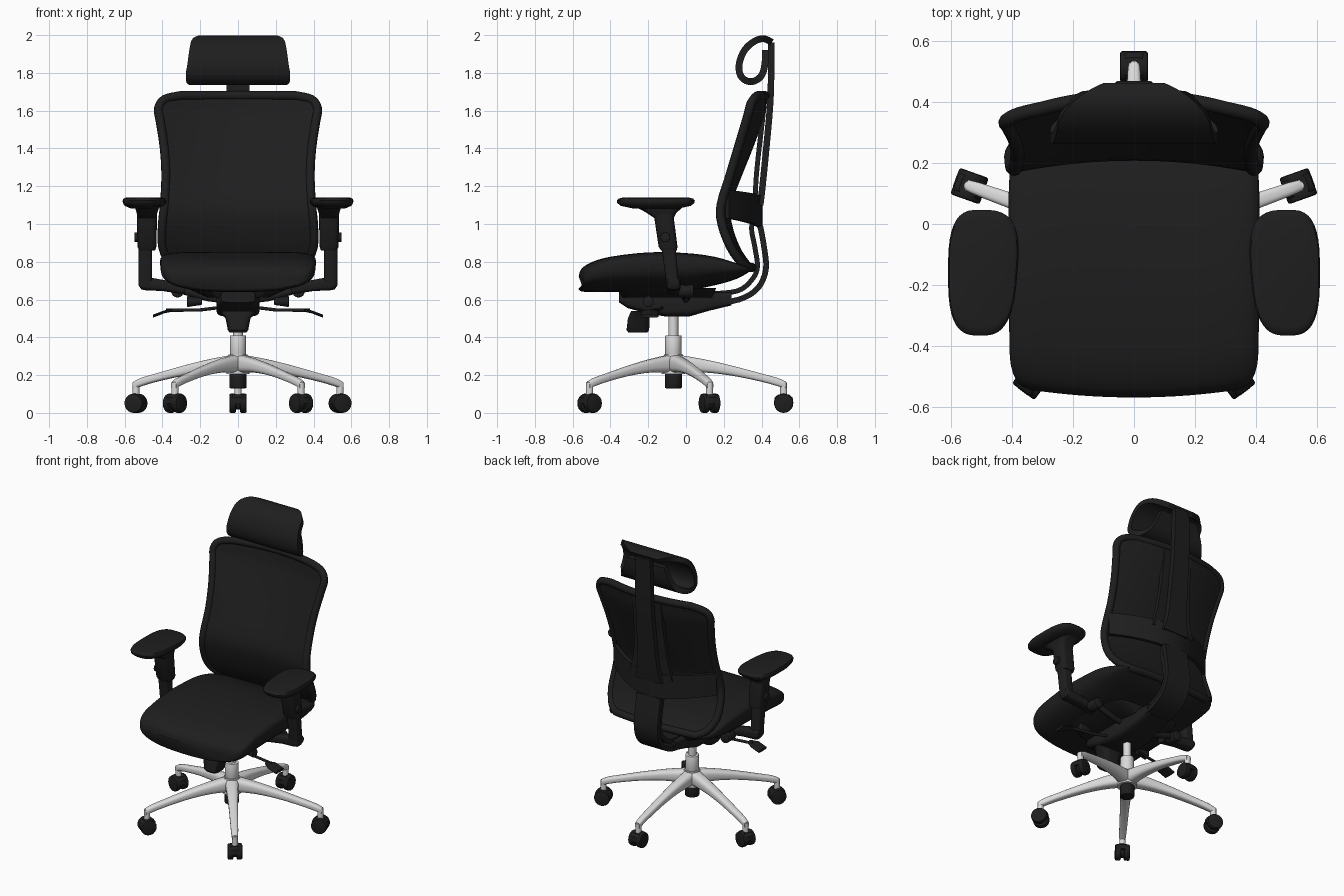
import bpy, bmesh, math
from mathutils import Vector

if "Cube" in bpy.data.objects:
    bpy.data.objects.remove(bpy.data.objects["Cube"])


def material(name, value):
    m = bpy.data.materials.new(name)
    m.diffuse_color = (value, value, value, 1)
    m.use_nodes = True
    m.node_tree.nodes["Principled BSDF"].inputs["Base Color"].default_value = m.diffuse_color
    return m


BLACK = material("black", 0.013)
SILVER = material("silver", 0.7)
X, Y, Z = Vector((1, 0, 0)), Vector((0, 1, 0)), Vector((0, 0, 1))


def finish(name, bm, mat):
    bmesh.ops.recalc_face_normals(bm, faces=bm.faces[:])
    me = bpy.data.meshes.new(name)
    bm.to_mesh(me)
    bm.free()
    me.materials.append(mat)
    ob = bpy.data.objects.new(name, me)
    bpy.context.collection.objects.link(ob)
    return ob


def smooth(pts, n=4):
    """Catmull-Rom interpolation of tuples of any length."""
    out = []
    for i in range(len(pts) - 1):
        a, b, c, d = (pts[max(0, min(len(pts) - 1, i + k))] for k in (-1, 0, 1, 2))
        for j in range(n):
            t = j / n
            out.append(tuple(q + 0.5 * t * (r - p + t * (2*p - 5*q + 4*r - s + t * (3*(q - r) + s - p)))
                             for p, q, r, s in zip(a, b, c, d)))
    return out + [pts[-1]]


def ring(c, a, b, n=2.0, u=X, v=Y, count=32):
    """Superellipse ring around c in the plane of u and v."""
    pts = []
    for i in range(count):
        t = 2 * math.pi * (i + 0.5) / count
        cs, sn = math.cos(t), math.sin(t)
        pts.append(Vector(c) + u * math.copysign(abs(cs) ** (2 / n), cs) * a
                   + v * math.copysign(abs(sn) ** (2 / n), sn) * b)
    return pts


def loft(name, rings, mat=BLACK):
    bm = bmesh.new()
    rows = [[bm.verts.new(p) for p in r] for r in rings]
    k = len(rows[0])
    for r, s in zip(rows, rows[1:]):
        for i in range(k):
            bm.faces.new((r[i], r[(i + 1) % k], s[(i + 1) % k], s[i]))
    bm.faces.new(rows[0])
    bm.faces.new(rows[-1])
    return finish(name, bm, mat)


def sheet(name, rows, thick, mat=BLACK):
    """Thickened grid through rows of points."""
    bm = bmesh.new()
    vs = [[bm.verts.new(p) for p in r] for r in rows]
    for r, s in zip(vs, vs[1:]):
        for i in range(len(r) - 1):
            bm.faces.new((r[i], r[i + 1], s[i + 1], s[i]))
    ob = finish(name, bm, mat)
    m = ob.modifiers.new("thickness", 'SOLIDIFY')
    m.thickness, m.offset = thick, 0
    return ob


def strap(name, pts, thick, cols=9):
    """Sheet from (y, z, half width) points."""
    return sheet(name, [[(h * (2*i/(cols-1) - 1), y, z) for i in range(cols)]
                        for y, z, h in smooth(pts)], thick)


def rod(name, p, q, r1, r2=None, mat=BLACK, bevel=0.0):
    p, q = Vector(p), Vector(q)
    bm = bmesh.new()
    bmesh.ops.create_cone(bm, cap_ends=True, segments=24, radius1=r1,
                          radius2=r1 if r2 is None else r2, depth=(q - p).length)
    ob = finish(name, bm, mat)
    ob.rotation_mode = 'QUATERNION'
    ob.rotation_quaternion = Z.rotation_difference(q - p)
    ob.location = (p + q) / 2
    if bevel:
        m = ob.modifiers.new("bevel", 'BEVEL')
        m.width, m.segments = bevel, 2
    return ob


def tube(name, pts, r, cyclic=False):
    cu = bpy.data.curves.new(name, 'CURVE')
    cu.dimensions, cu.bevel_depth, cu.bevel_resolution, cu.use_fill_caps = '3D', r, 3, True
    sp = cu.splines.new('POLY')
    sp.points.add(len(pts) - 1)
    for p, co in zip(sp.points, pts):
        p.co = (*co, 1)
    sp.use_cyclic_u = cyclic
    cu.materials.append(BLACK)
    bpy.context.collection.objects.link(bpy.data.objects.new(name, cu))


# Five-star base with twin-wheel casters
hub = Vector((0, -.067, 0))
for k in range(5):
    a = math.radians(90 + 72 * k)
    c = Vector((math.cos(a) * .568, math.sin(a) * .568 - .051, 0))
    d = (c - hub).normalized()
    t, scale = Z.cross(d), (c - hub).length / .57
    prof = smooth([(0, .262, .045, .05), (.15, .25, .036, .036), (.3, .224, .029, .027), (.45, .188, .025, .022),
                   (.54, .163, .022, .022), (.582, .145, .018, .02)], 3)
    loft("base_arm", [ring(hub + d * r * scale + Z * z, w, h, 3, t, Z, 16) for r, z, w, h in prof], SILVER)
    rod("caster_pin", c + Z * .08, c + Z * .16, .019, mat=SILVER)
    c = c + Z * .051
    rod("caster_axle", c - t * .03, c + t * .03, .034)
    loft("caster_hood", [ring(c + Z * z, w, l, 5, t, d, 16)
                         for z, w, l in ((.0, .036, .052), (.03, .036, .048), (.046, .03, .03))])
    for s in (-1, 1):
        rod("caster_wheel", c + t * s * .01, c + t * s * .046, .051, bevel=.008)

# Gas column
rod("column_foot", hub + Z * .13, hub + Z * .22, .045, bevel=.006)
rod("base_hub", hub + Z * .205, hub + Z * .31, .062, .05, SILVER)
rod("column_sleeve", hub + Z * .30, hub + Z * .41, .043, mat=SILVER, bevel=.004)
rod("column_piston", hub + Z * .40, hub + Z * .53, .026, mat=SILVER)

# Tilt mechanism under the seat
mech = [(-.355, .615, .09, .03), (-.31, .6, .11, .045), (-.2, .585, .115, .06), (-.1, .575, .115, .066),
        (.02, .575, .115, .064), (.12, .59, .1, .05), (.24, .605, .09, .036)]
loft("mechanism_housing", [ring((0, y, z), w, h, 5, X, Z) for y, z, w, h in mech])
loft("seat_plate", [ring((0, -.1, z), w, l, 5) for z, w, l in ((.61, .16, .24), (.66, .27, .26))])
loft("tension_knob", [ring((0, y, z), w, l, 3.5) for y, z, w, l in
                      ((-.255, .425, .044, .05), (-.255, .438, .054, .06), (-.25, .5, .066, .058),
                       (-.24, .54, .1, .05))])
for s in (-1, 1):
    tube("lever", [(s * .08, -.12, .56), (s * .2, -.15, .545), (s * .38, -.18, .543)], .009)
    loft("lever_paddle", [ring((s * x, -.19, z), l, .008, 3, Y, Z, 16)
                          for x, z, l in ((.35, .543, .018), (.39, .535, .045), (.45, .512, .045))])
    rod("side_knob", (s * .19, -.2, .59), (s * .27, -.2, .59), .018, .03, bevel=.006)

# Seat cushion: blunt bowed front edge, rounded underside, rear tapers under the back
seat = smooth([(-.57, .34, .655, .735), (-.555, .38, .643, .775), (-.5, .405, .64, .81), (-.4, .41, .64, .838),
               (-.2, .412, .642, .86), (0, .412, .648, .856), (.15, .41, .675, .836), (.27, .39, .71, .80),
               (.34, .34, .75, .772)], 3)
rings = []
for y, w, lo, hi in seat:
    mid = (lo + 2 * hi) / 3
    top = ring((0, y, mid), w, hi - mid, 4.2, X, Z, 48)
    low = ring((0, y, mid), w, mid - lo, 2.6, X, Z, 48)
    r = top[:24] + low[24:]
    for p in r:
        p.y += .035 * (p.x / .4) ** 2 * max(0, min(1, -y / .5))
        p.z -= .012 * (1 - (p.x / .42) ** 2) * (p.z > mid)
    rings.append(r)
loft("seat_cushion", rings)

# Curved back panel: (z, half width, edge y, depth of hollow)
back = smooth([(.77, .30, .33, .02), (.80, .36, .29, .03), (.88, .40, .235, .035), (1.0, .40, .19, .04),
               (1.1, .39, .185, .04), (1.25, .382, .23, .05), (1.4, .39, .275, .065), (1.55, .413, .32, .076),
               (1.6, .422, .333, .076), (1.64, .41, .345, .07), (1.665, .375, .362, .057),
               (1.68, .3, .38, .04)], 3)
rows = [[(w * u, y + c * (1 - u * u), z) for u in (i / 10 - 1 for i in range(21))] for z, w, y, c in back]
sheet("back_panel", rows, .026)
rim = [r[-1] for r in rows] + rows[-1][-2:0:-1] + [r[0] for r in reversed(rows)] + rows[0][1:-1]
tube("back_rim", rim, .024, True)

# Lumbar band, spine, brace and headrest bar behind the back
sheet("lumbar_band", [[(.385 * u, .393 - .175 * abs(u) ** 1.8, z + k * abs(u))
                       for u in (i / 10 - 1 for i in range(21))]
                      for z, k in ((.975, .055), (1.03, .05), (1.09, .045), (1.145, .035))], .024)
strap("spine_outer", [(.12, .575, .085), (.28, .60, .09), (.38, .66, .09), (.423, .76, .09), (.413, .88, .09),
                      (.393, .99, .09)], .03)
strap("spine_inner", [(.12, .63, .07), (.27, .645, .07), (.345, .70, .07), (.378, .77, .07), (.364, .88, .07),
                      (.347, .98, .07), (.37, 1.06, .07)], .026)
strap("back_brace", [(.365, 1.12, .16), (.372, 1.25, .13), (.387, 1.4, .115), (.405, 1.55, .11),
                     (.418, 1.67, .11)], .026)
strap("headrest_bar", [(.393, 1.1, .1), (.405, 1.2, .075), (.425, 1.4, .065), (.443, 1.6, .06),
                       (.45, 1.75, .06), (.452, 1.96, .055)], .034)

# Headrest: a curled pad, narrowing toward the rear
strap("headrest", [(.455, 1.962, .1), (.41, 1.981, .19), (.36, 1.966, .24), (.31, 1.92, .256), (.282, 1.85, .267),
                   (.287, 1.79, .276), (.32, 1.758, .268), (.365, 1.758, .235), (.402, 1.79, .2),
                   (.418, 1.85, .17), (.42, 1.92, .14)], .036, 15)

# Armrests: pads widen inward toward the rear
for s in (-1, 1):
    pad = [ring((s * .505, -.16, z), .106 * k, .207 * k, 3.0, count=40) for z, k in
           ((1.083, .6), (1.096, .9), (1.112, .99), (1.124, 1), (1.134, .96), (1.139, .86))]
    for p in (p for r in pad for p in r):
        if s * p.x < .505:
            p.x -= s * .016 * (1 + (p.y + .16) / .2) * (.505 - s * p.x) / .106
    loft("arm_pad", pad)
    loft("arm_pad_bracket", [ring((s * .482, y, z), a, b, 4) for y, z, a, b in
                             ((-.115, 1.03, .05, .05), (-.13, 1.06, .055, .08), (-.14, 1.09, .065, .125))])
    loft("arm_sleeve", [ring((s * .482, y, z), a, b, 4) for y, z, a, b in
                        ((-.09, .86, .043, .042), (-.095, .88, .05, .05), (-.12, 1.06, .054, .052))])
    rod("arm_button", (s * .52, -.11, .93), (s * .548, -.11, .93), .026, bevel=.004)
    loft("arm_post", [ring((s * .49, y, z), .036, b, 4) for y, z, b in
                      ((-.07, .68, .034), (-.075, .72, .034), (-.095, .9, .038))])
    loft("arm_foot", [ring((s * x, -.066, z), b, h, 3, Y, Z) for x, z, b, h in
                      ((.526, .695, .03, .02), (.512, .688, .038, .034), (.49, .685, .038, .036),
                       (.4, .675, .036, .03), (.28, .655, .036, .028))])
    rod("arm_clamp", (s * .32, -.04, .645), (s * .32, .04, .645), .034, bevel=.005)
    tube("seat_bracket", [(s * .34, 0, .66), (s * .25, 0, .635), (s * .16, 0, .61), (s * .08, 0, .6)], .02)

# Apply modifiers and curves, then shade
bpy.ops.object.select_all(action='SELECT')
bpy.context.view_layer.objects.active = bpy.context.selected_objects[0]
bpy.ops.object.convert(target='MESH')
bpy.ops.object.shade_smooth_by_angle(angle=math.radians(40))
